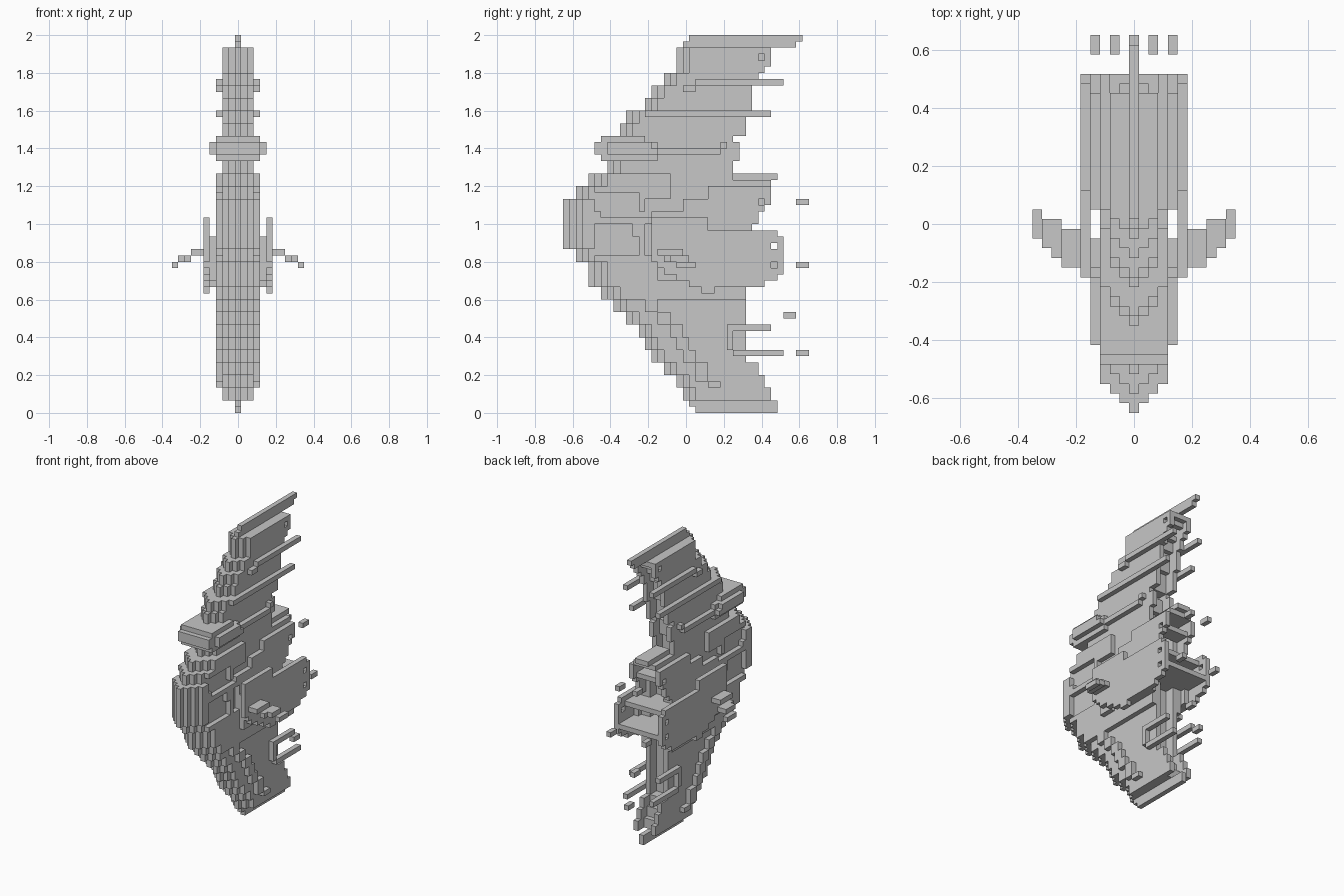
import bpy
import bmesh
from math import radians

cube = bpy.data.objects.get("Cube")
if cube:
    bpy.data.objects.remove(cube, do_unlink=True)

UNIT = 1 / 30          # edge of one building block
LENGTH, parts = 39, {}

grey = bpy.data.materials.new("plain_grey")
grey.use_nodes = True
grey.diffuse_color = (0.57, 0.57, 0.57, 1)
grey.node_tree.nodes["Principled BSDF"].inputs["Base Color"].default_value = grey.diffuse_color


def block(x0, x1, y0, y1, z0, z1):
    """Cells of a box, mirrored across the centre plane."""
    return {(s * x, y, z) for s in (-1, 1) for x in range(x0, x1)
            for y in range(y0, y1) for z in range(z0, z1)}


def fill(part, *box):
    parts.setdefault(part, set()).update(block(*box))


def carve(part, *box):
    parts[part] -= block(*box)


# Hull: top of each tier, bow position, stern position, half width
tiers = [(1, 21, 34, 0), (2, 20, 34, 0), (4, 19, 33, 2), (6, 18, 32, 2),
         (8, 16, 31, 2), (10, 14, 29, 2), (12, 13, 29, 2), (14, 12, 29, 2),
         (16, 10, 29, 2), (18, 8, 29, 2), (20, 6, 29, 3), (24, 4, 29, 3),
         (26, 2, 29, 3), (34, 0, 29, 3), (36, 2, 29, 3), (38, 4, 27, 3),
         (40, 7, 27, 2), (43, 8, 28, 2), (44, 8, 27, 2), (46, 9, 29, 2),
         (48, 10, 29, 2), (50, 13, 30, 2), (52, 14, 30, 2), (54, 16, 31, 2),
         (55, 18, 32, 2), (58, 18, 33, 2), (59, 19, 37, 0), (60, 20, 38, 0)]
low = 0
for top, bow, stern, half in tiers:
    for x in range(half + 1):
        fill("hull", x, x + 1, bow + x, stern, low, top)
    # Stepped ridge running down the lower bow
    if 6 <= low < 18:
        fill("bow_ridge", 3, 4, bow + 5, bow + 7, low, top)
    # Slot in the stern between the side walls
    if half > 1 and top < 58:
        carve("hull", 0, 2, stern - 2, stern, low, top)
    low = top
fill("bow_ridge", 3, 4, 21, 23, 5, 6)
fill("bow_ridge", 3, 4, 23, 25, 4, 5)

# Sockets in the top walls with a crossbar behind them
carve("hull", 0, 2, 29, 33, 55, 57)
carve("hull", 2, 3, 31, 32, 56, 57)
fill("top_crossbar", 0, 2, 31, 32, 56, 57)

# Recessed panels in the flanks
for y0, y1, z0, z1 in [(5, 12, 32, 35), (6, 14, 31, 32), (5, 11, 28, 30), (5, 12, 25, 28),
                       (13, 15, 25, 30), (17, 23, 34, 38), (13, 19, 32, 34), (23, 29, 36, 38)]:
    carve("hull", 3, 4, y0, y1, z0, z1)

# Stern canopy and its walls
fill("stern_canopy", 0, 2, 27, 34, 37, 38)
fill("stern_canopy", 0, 3, 27, 33, 36, 37)
for z, end in [(29, 30), (30, 31), (31, 31), (32, 32), (33, 33), (34, 33), (35, 33)]:
    fill("canopy_wall", 3, 4, 23, end, z, z + 1)
carve("canopy_wall", 3, 4, 31, 32, 33, 34)
fill("canopy_crossbar", 0, 3, 29, 32, 33, 34)

# Brow with a flat nose and trailing trim
fill("brow", 0, 4, 6, 13, 43, 44)
fill("brow", 0, 4, 6, 15, 40, 41)
fill("brow", 0, 4, 5, 15, 41, 43)
fill("brow", 4, 5, 7, 15, 41, 42)
fill("brow", 4, 5, 7, 14, 42, 43)
fill("brow_trim", 3, 4, 15, 25, 41, 42)
fill("brow_trim", 3, 4, 25, 26, 42, 43)

# Large side plates standing off the hull
for z, start, end in [(19, 22, 24), (20, 20, 32), (21, 18, 34), (22, 16, 35),
                      (23, 15, 35), (24, 14, 35), (25, 14, 35), (26, 14, 35),
                      (27, 14, 35), (28, 14, 34), (29, 14, 23), (30, 14, 23)]:
    fill("side_plate", 5, 6, start, end, z, z + 1)
for z in (23, 26):
    carve("side_plate", 5, 6, 33, 34, z, z + 1)
fill("plate_mount", 4, 5, 15, 18, 21, 28)
fill("plate_mount", 4, 5, 21, 30, 20, 28)

# Stern bay floor and ceiling between the plates
fill("bay_floor", 0, 5, 27, 35, 23, 24)
fill("bay_ceiling", 0, 5, 27, 33, 27, 28)

# Swept wings
fill("wing", 6, 8, 15, 19, 25, 26)
fill("wing", 8, 9, 16, 20, 24, 25)
fill("wing", 9, 10, 17, 20, 24, 25)
fill("wing", 10, 11, 18, 21, 23, 24)

# Side rods and the stern loops
fill("upper_rod", 3, 4, 21, 35, 52, 53)
fill("upper_rod", 3, 4, 19, 21, 51, 52)
fill("middle_rod", 3, 4, 13, 33, 47, 48)
fill("stern_loop", 3, 4, 26, 33, 13, 14)
fill("stern_loop", 3, 4, 26, 27, 10, 13)
fill("stern_loop", 3, 4, 27, 35, 9, 10)

# Detached blocks behind the stern
for x, y, z in [(2, 37, 33), (4, 37, 23), (0, 35, 15), (0, 37, 9)]:
    fill("stern_block", x, x + 1, y, y + 2, z, z + 1)

everything = set().union(*parts.values())


def skin(name, cells):
    """Wrap the open sides of a part's cells and merge flat areas."""
    bm = bmesh.new()
    corners = {}

    def corner(p):
        if p not in corners:
            x, y, z = p
            corners[p] = bm.verts.new(((x - 0.5) * UNIT, (y - LENGTH / 2) * UNIT, z * UNIT))
        return corners[p]

    for cell in sorted(cells):
        for axis in range(3):
            for side in (0, 1):
                near = list(cell)
                near[axis] += 2 * side - 1
                if tuple(near) in everything:
                    continue
                ring = []
                for u, v in ((0, 0), (1, 0), (1, 1), (0, 1)):
                    p = list(cell)
                    p[axis] += side
                    p[(axis + 1) % 3] += u
                    p[(axis + 2) % 3] += v
                    ring.append(corner(tuple(p)))
                bm.faces.new(ring if side else ring[::-1])
    bmesh.ops.dissolve_limit(bm, angle_limit=radians(1), verts=bm.verts, edges=bm.edges)
    mesh = bpy.data.meshes.new(name)
    bm.to_mesh(mesh)
    bm.free()
    mesh.materials.append(grey)
    bpy.context.collection.objects.link(bpy.data.objects.new(name, mesh))


taken = set()
for name, cells in parts.items():
    skin(name, cells - taken)
    taken |= cells
